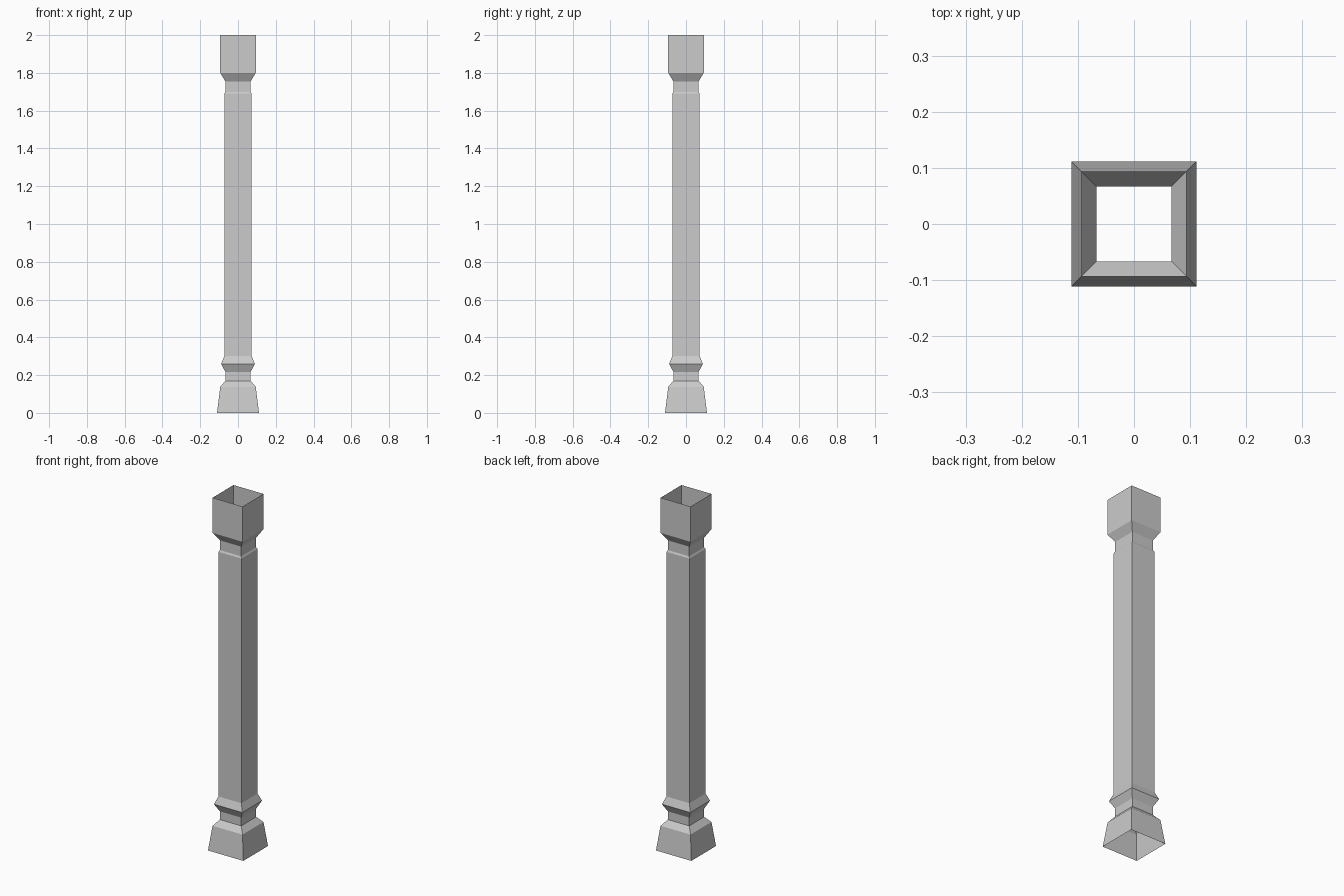
import bpy, bmesh

if "Cube" in bpy.data.objects:
    bpy.data.objects.remove(bpy.data.objects["Cube"])

# Half-width and height of each ring, bottom to top
PROFILE = [
    (0.111, 0.0), (0.094, 0.138),                  # flared foot
    (0.067, 0.17), (0.067, 0.217),                 # lower neck
    (0.089, 0.26), (0.072, 0.302),                 # pointed collar
    (0.072, 1.69), (0.067, 1.70),                  # shaft
    (0.067, 1.755), (0.094, 1.80), (0.094, 2.0),   # upper neck and head
]

grey = bpy.data.materials.new("light_grey")
grey.diffuse_color = (0.6, 0.6, 0.6, 1)
grey.use_nodes = True
grey.node_tree.nodes["Principled BSDF"].inputs["Base Color"].default_value = grey.diffuse_color

# Square hollow post, open at both ends
bm = bmesh.new()
rings = [[bm.verts.new((sx * h, sy * h, z))
          for sx, sy in ((-1, -1), (1, -1), (1, 1), (-1, 1))]
         for h, z in PROFILE]
for low, high in zip(rings, rings[1:]):
    for i in range(4):
        j = (i + 1) % 4
        bm.faces.new((low[i], low[j], high[j], high[i]))

mesh = bpy.data.meshes.new("square_post")
bm.to_mesh(mesh)
bm.free()
mesh.materials.append(grey)
post = bpy.data.objects.new("square_post", mesh)
bpy.context.collection.objects.link(post)
